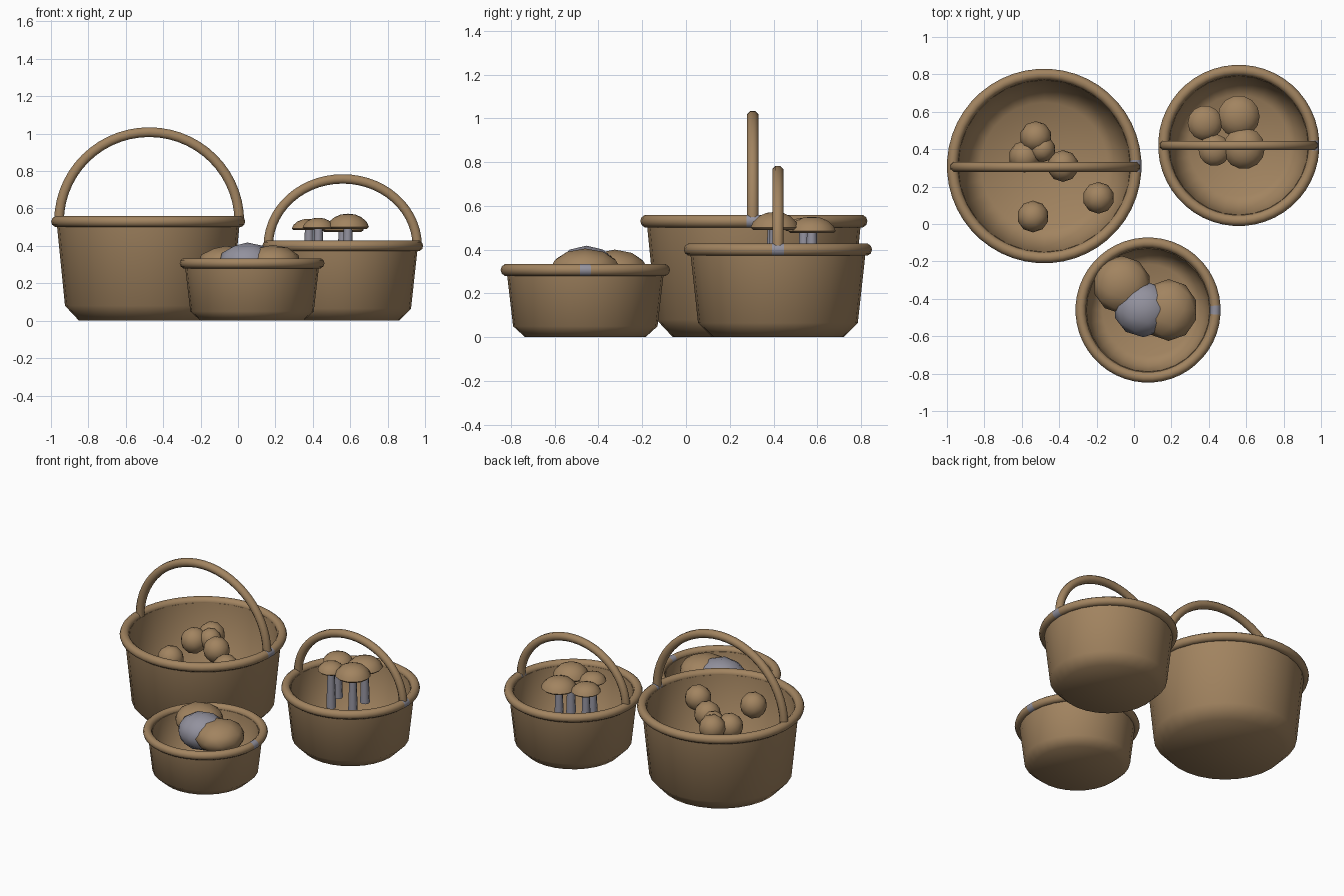
import bpy, bmesh, math
from mathutils import Vector

if "Cube" in bpy.data.objects:
    bpy.data.objects.remove(bpy.data.objects["Cube"])


def material(name, rgb):
    m = bpy.data.materials.new(name)
    m.diffuse_color = (*rgb, 1)
    m.use_nodes = True
    m.node_tree.nodes["Principled BSDF"].inputs["Base Color"].default_value = m.diffuse_color
    return m


BROWN = material("wicker_brown", (0.36, 0.23, 0.117))
GREY = material("pale_grey", (0.29, 0.285, 0.34))


def finish(name, bm, mats=(BROWN,), angle=60):
    bmesh.ops.recalc_face_normals(bm, faces=bm.faces)
    me = bpy.data.meshes.new(name)
    bm.to_mesh(me)
    bm.free()
    for m in mats:
        me.materials.append(m)
    ob = bpy.data.objects.new(name, me)
    bpy.context.collection.objects.link(ob)
    bpy.ops.object.select_all(action='DESELECT')
    ob.select_set(True)
    bpy.context.view_layer.objects.active = ob
    bpy.ops.object.shade_smooth_by_angle(angle=math.radians(angle))
    return ob


def lathe(name, profile, centre, n, mats=(BROWN,), angle=60):
    """Revolve (radius, z) points; radius 0 closes to a pole."""
    bm = bmesh.new()
    rings = []
    for r, z in profile:
        if r == 0:
            rings.append([bm.verts.new((centre[0], centre[1], z))] * n)
        else:
            rings.append([bm.verts.new((centre[0] + r * math.cos(2 * math.pi * i / n),
                                        centre[1] + r * math.sin(2 * math.pi * i / n), z))
                          for i in range(n)])
    for a, b in zip(rings, rings[1:]):
        for i in range(n):
            j = (i + 1) % n
            bm.faces.new(list(dict.fromkeys((a[i], a[j], b[j], b[i]))))
    return finish(name, bm, mats, angle)


def rim(name, c, radius, z, tube, n=48, m=10):
    """Rolled rim with one grey binding segment on the right."""
    bm = bmesh.new()
    v = []
    for i in range(n):
        a = 2 * math.pi * (i + 0.5) / n
        v.append([bm.verts.new((c[0] + (radius + tube * math.cos(b)) * math.cos(a),
                                c[1] + (radius + tube * math.cos(b)) * math.sin(a),
                                z + tube * math.sin(b)))
                  for b in (2 * math.pi * k / m for k in range(m))])
    for i in range(n):
        for k in range(m):
            i2, k2 = (i + 1) % n, (k + 1) % m
            f = bm.faces.new((v[i][k], v[i2][k], v[i2][k2], v[i][k2]))
            f.material_index = 1 if i == n - 1 else 0
    finish(name, bm, (BROWN, GREY))


def handle(name, c, radius, base, height, tube, n=28, m=8):
    """Arched tube from rim to rim along x."""
    bm = bmesh.new()
    rings = []
    for i in range(n + 1):
        t = math.pi * i / n
        p = Vector((c[0] + radius * math.cos(t), c[1], base + height * math.sin(t)))
        out = Vector((height * math.cos(t), 0, radius * math.sin(t))).normalized()
        rings.append([bm.verts.new(p + tube * (math.cos(b) * out + Vector((0, math.sin(b), 0))))
                      for b in (2 * math.pi * (k + 0.5) / m for k in range(m))])
    for a, b in zip(rings, rings[1:]):
        for k in range(m):
            bm.faces.new((a[k], a[(k + 1) % m], b[(k + 1) % m], b[k]))
    bm.faces.new(rings[0])
    bm.faces.new(rings[-1])
    finish(name, bm)


def ball(name, pos, size, mat=BROWN, angle=60):
    bm = bmesh.new()
    bmesh.ops.create_icosphere(bm, subdivisions=2, radius=1)
    for v in bm.verts:
        v.co = Vector((v.co.x * size[0], v.co.y * size[1], v.co.z * size[2])) + Vector(pos)
    finish(name, bm, (mat,), angle)


# Baskets: name, centre, bottom / shoulder / top radius, shoulder z, rim z, rim tube
baskets = [("large", (-0.48, 0.31), 0.37, 0.445, 0.49, 0.08, 0.530, 0.030),
           ("medium", (0.56, 0.42), 0.30, 0.365, 0.402, 0.065, 0.400, 0.029),
           ("small", (0.075, -0.46), 0.275, 0.33, 0.36, 0.05, 0.307, 0.028)]
for name, c, r0, r1, r2, z1, zr, tube in baskets:
    w = 0.03
    lathe(name + "_basket_body",
          [(0, 0), (r0, 0), (r1, z1), (r2, zr), (r2 - w, zr),
           (r1 - w, z1 + 0.01), (r0 - w, 0.03), (0, 0.03)], c, 28)
    rim(name + "_basket_rim", c, r2, zr, tube)

handle("large_basket_handle", (-0.475, 0.305), 0.482, 0.53, 0.478, 0.028)
handle("medium_basket_handle", (0.56, 0.42), 0.398, 0.40, 0.358, 0.027)

# Round fruit in the large basket
for i, (x, y, z) in enumerate([(-0.525, 0.465, 0.455), (-0.585, 0.36, 0.44),
                               (-0.49, 0.40, 0.46), (-0.38, 0.31, 0.45),
                               (-0.19, 0.14, 0.445), (-0.54, 0.04, 0.45)]):
    r = 0.07 if i == 2 else 0.085
    ball(f"fruit_{i}", (x, y, z), (r, r, r))

# Mushrooms in the medium basket: x, y, cap radius, cap base z, cap top z
for i, (x, y, r, z0, z1) in enumerate([(0.38, 0.54, 0.093, 0.485, 0.545),
                                       (0.56, 0.575, 0.112, 0.475, 0.55),
                                       (0.588, 0.405, 0.112, 0.49, 0.572),
                                       (0.43, 0.395, 0.085, 0.49, 0.55)]):
    h = z1 - z0
    lathe(f"mushroom_cap_{i}",
          [(0, z0 + 0.005), (r * 0.9, z0), (r, z0 + h * 0.14), (r * 0.9, z0 + h * 0.45),
           (r * 0.66, z0 + h * 0.76), (r * 0.35, z0 + h * 0.95), (0, z1)], (x, y), 14)
    lathe(f"mushroom_stem_{i}", [(0, 0.24), (0.031, 0.24), (0.022, z0 + 0.02), (0, z0 + 0.02)],
          (x, y), 8, (GREY,))

# Lumpy loaves and a grey stone in the small basket
ball("loaf_left", (-0.065, -0.325, 0.30), (0.155, 0.155, 0.10))
ball("loaf_right", (0.185, -0.46, 0.305), (0.155, 0.165, 0.10))
ball("grey_stone", (0.05, -0.455, 0.30), (0.16, 0.15, 0.118), GREY)
